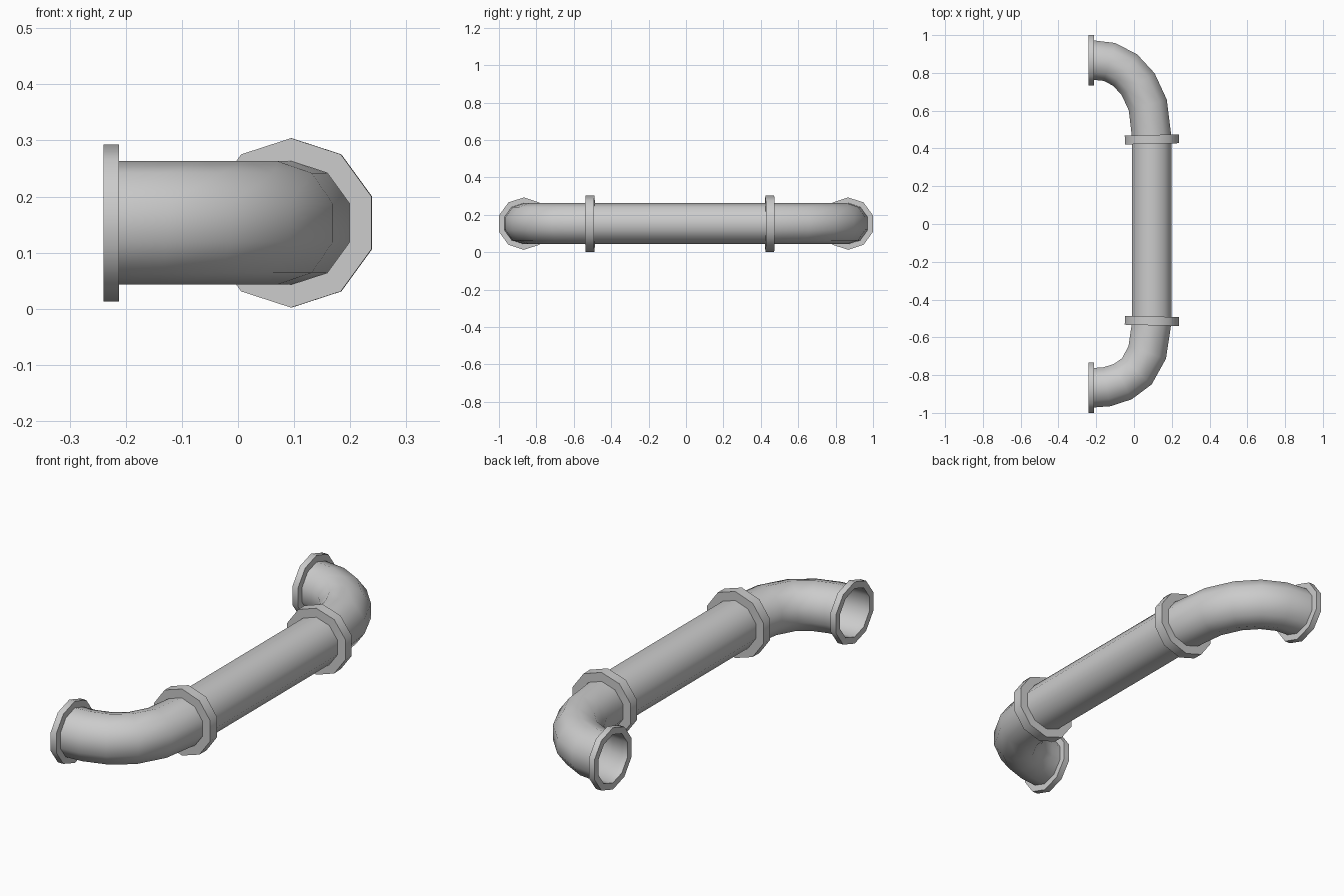
import bpy, bmesh
from math import sin, cos, tau, radians, pi
from mathutils import Vector, Matrix

SIDES = 10
AXIS_X, AXIS_Z = 0.095, 0.153
PIPE_R = 0.11

cube = bpy.data.objects.get("Cube")
if cube:
    bpy.data.objects.remove(cube)

steel = bpy.data.materials.new("light_grey_metal")
steel.use_nodes = True
GREY = (0.6, 0.6, 0.6, 1)
steel.diffuse_color = GREY
steel.node_tree.nodes["Principled BSDF"].inputs["Base Color"].default_value = GREY


def finish(name, bm):
    mesh = bpy.data.meshes.new(name)
    bm.to_mesh(mesh)
    bm.free()
    mesh.materials.append(steel)
    obj = bpy.data.objects.new(name, mesh)
    bpy.context.collection.objects.link(obj)
    bpy.ops.object.select_all(action='DESELECT')
    obj.select_set(True)
    bpy.context.view_layer.objects.active = obj
    bpy.ops.object.shade_smooth_by_angle(angle=radians(50))
    return obj


def ring(bm, centre, side, radius):
    """Decagon with a corner at the top, spanned by side and z."""
    return [bm.verts.new(centre + side * (radius * sin(tau * i / SIDES))
                         + Vector((0, 0, radius * cos(tau * i / SIDES))))
            for i in range(SIDES)]


def bridge(bm, a, b):
    for i in range(SIDES):
        j = (i + 1) % SIDES
        bm.faces.new((a[i], a[j], b[j], b[i]))


def tube(name, path, start, end):
    """Open pipe swept along a flat path with given end directions."""
    pts = [Vector((x, y, AXIS_Z)) for x, y in path]
    bm = bmesh.new()
    rings = []
    for k, p in enumerate(pts):
        if k == 0:
            t = Vector(start)
        elif k == len(pts) - 1:
            t = Vector(end)
        else:
            t = (p - pts[k - 1]).normalized() + (pts[k + 1] - p).normalized()
        t.normalize()
        rings.append(ring(bm, p, Vector((-t.y, t.x, 0)), PIPE_R))
    for a, b in zip(rings, rings[1:]):
        bridge(bm, a, b)
    bmesh.ops.recalc_face_normals(bm, faces=bm.faces)
    return finish(name, bm)


def flange(name, centre, angle, outer, thick):
    """Solid ring whose axis is y turned by angle about z."""
    turn = Matrix.Rotation(angle, 3, 'Z')
    axis, side = turn @ Vector((0, 1, 0)), turn @ Vector((1, 0, 0))
    c = Vector(centre)
    bm = bmesh.new()
    loops = [ring(bm, c + axis * (s * thick / 2), side, r)
             for s, r in ((-1, outer), (1, outer), (1, PIPE_R), (-1, PIPE_R))]
    for k in range(4):
        bridge(bm, loops[k], loops[(k + 1) % 4])
    bmesh.ops.recalc_face_normals(bm, faces=bm.faces)
    return finish(name, bm)


# Straight middle pipe and the two elbows
FRONT_Y, BACK_Y = -0.513, 0.448
tube("straight_pipe", [(AXIS_X, FRONT_Y), (AXIS_X, BACK_Y)], (0, 1, 0), (0, 1, 0))
tube("front_elbow",
     [(AXIS_X, FRONT_Y), (0.07, -0.68), (0.015, -0.78), (-0.06, -0.835),
      (-0.145, -0.862), (-0.22, -0.867)], (0, -1, 0), (-1, 0, 0))
tube("back_elbow",
     [(AXIS_X, BACK_Y), (0.073, 0.63), (0.022, 0.74), (-0.047, 0.815),
      (-0.13, 0.858), (-0.22, 0.868)], (0, 1, 0), (-1, 0, 0))

# Joint collars and end flanges
for label, joint_y, end_y, tilt in (("front", FRONT_Y, -0.867, -1.3),
                                    ("back", BACK_Y, 0.867, 1.3)):
    flange(label + "_collar", (AXIS_X, joint_y, AXIS_Z), radians(tilt), 0.151, 0.047)
    flange(label + "_end_flange", (-0.226, end_y, AXIS_Z), pi / 2, 0.14, 0.028)
